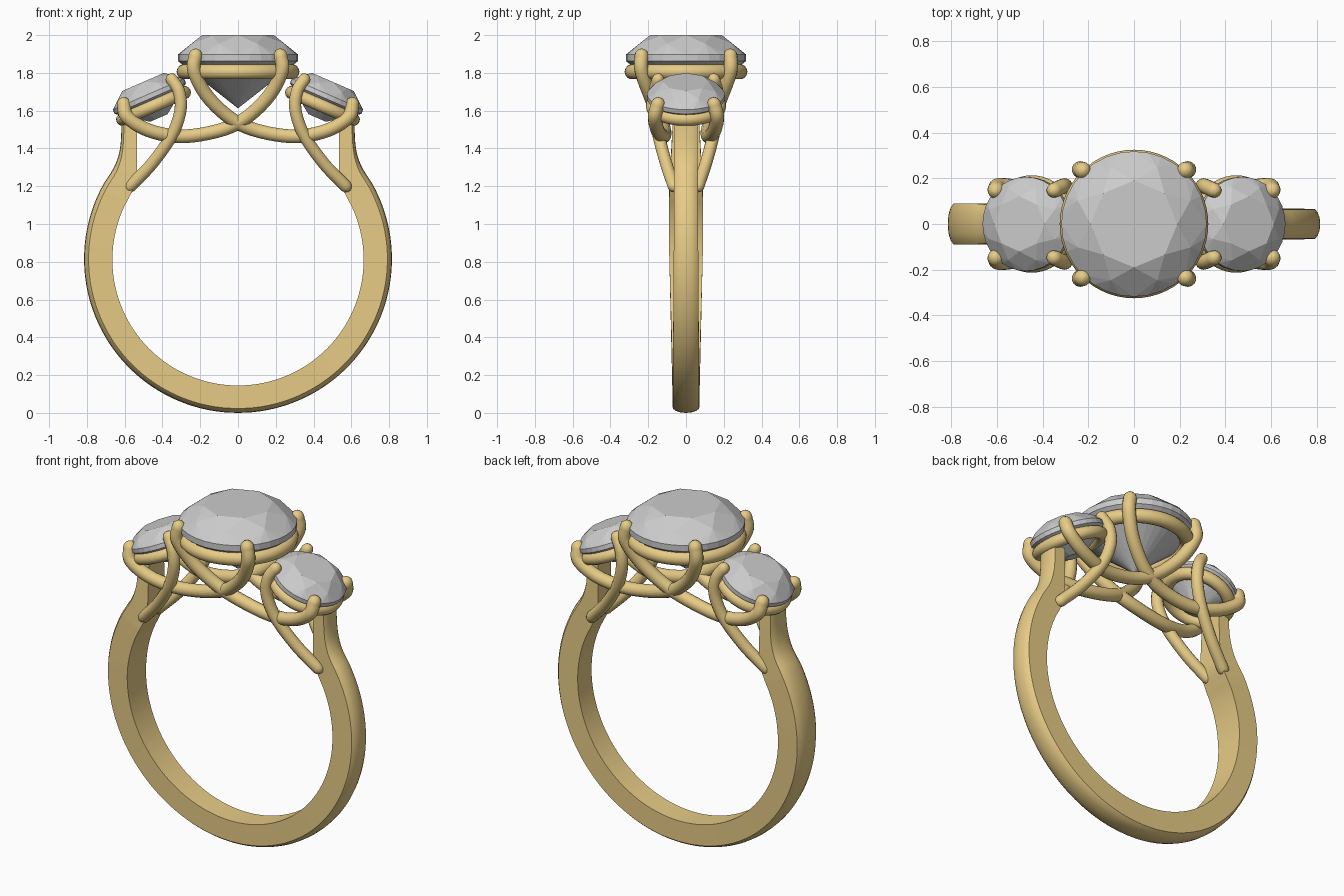
import bpy, bmesh
from math import sin, cos, pi, radians
from mathutils import Matrix, Vector

if "Cube" in bpy.data.objects:
    bpy.data.objects.remove(bpy.data.objects["Cube"])

gold = bpy.data.materials.new("gold")
gold.diffuse_color = (0.80, 0.60, 0.24, 1)
gold.use_nodes = True
gold.node_tree.nodes["Principled BSDF"].inputs["Base Color"].default_value = gold.diffuse_color


def finish(name, bm, mat=None, smooth=None):
    bmesh.ops.recalc_face_normals(bm, faces=bm.faces)
    me = bpy.data.meshes.new(name)
    bm.to_mesh(me)
    bm.free()
    ob = bpy.data.objects.new(name, me)
    bpy.context.collection.objects.link(ob)
    if mat:
        me.materials.append(mat)
    if smooth:
        bpy.ops.object.select_all(action='DESELECT')
        ob.select_set(True)
        bpy.context.view_layer.objects.active = ob
        bpy.ops.object.shade_smooth_by_angle(angle=radians(smooth))
    return ob


def spline(pts, steps=8):
    """Catmull-Rom points through pts."""
    p = [Vector(q) for q in pts]
    p = [2 * p[0] - p[1]] + p + [2 * p[-1] - p[-2]]
    out = []
    for i in range(1, len(p) - 2):
        a, b, c, d = p[i - 1:i + 3]
        for k in range(steps):
            t = k / steps
            out.append(0.5 * (2 * b + (c - a) * t + (2 * a - 5 * b + 4 * c - d) * t * t
                              + (3 * b - a - 3 * c + d) * t ** 3))
    return out + [p[-2]]


def wire(name, pts, r):
    """Round wire with domed ends."""
    path = spline(pts)
    bm = bmesh.new()
    n, rings = 14, []
    t0, t1 = (path[1] - path[0]).normalized(), (path[-1] - path[-2]).normalized()
    caps = [radians(a) for a in (85, 60, 30)]
    stations = [(path[0] - t0 * r * sin(a), t0, r * cos(a)) for a in caps]
    for i, p in enumerate(path):
        t = (path[min(i + 1, len(path) - 1)] - path[max(i - 1, 0)]).normalized()
        stations.append((p, t, r))
    stations += [(path[-1] + t1 * r * sin(a), t1, r * cos(a)) for a in reversed(caps)]
    for p, t, rad in stations:
        u = Vector((0, 1, 0))
        u = (u - t * u.dot(t)).normalized()
        v = t.cross(u)
        rings.append([bm.verts.new(p + rad * (u * cos(2 * pi * k / n) + v * sin(2 * pi * k / n)))
                      for k in range(n)])
    bridge(bm, rings)
    finish(name, bm, gold, 50)


def bridge(bm, rings):
    for a, b in zip(rings, rings[1:]):
        for k in range(len(a)):
            j = (k + 1) % len(a)
            bm.faces.new((a[k], a[j], b[j], b[k]))
    bm.faces.new(rings[0])
    bm.faces.new(rings[-1])


def gem(name, mat, r, table, crown, girdle, culet_r, depth):
    """Faceted round stone, girdle at local z = 0."""
    bm = bmesh.new()

    def ring(n, rad, z, off=0.0):
        for k in range(n):
            a = 2 * pi * (k + off) / n
            bm.verts.new((rad * cos(a), rad * sin(a), z))
    ring(8, table, crown)
    ring(8, (r + table) * 0.525, crown * 0.62, 0.5)
    ring(32, r, girdle / 2)
    ring(32, r, -girdle / 2)
    ring(8, culet_r, -depth, 0.5)
    res = bmesh.ops.convex_hull(bm, input=bm.verts)
    bmesh.ops.delete(bm, geom=[v for v in bm.verts if not v.link_faces], context='VERTS')
    bmesh.ops.dissolve_limit(bm, angle_limit=0.01, verts=bm.verts, edges=bm.edges)
    bm.transform(mat)
    finish(name, bm)


def seat(name, mat, major, minor):
    bm = bmesh.new()
    n, m = 56, 14
    v = [[bm.verts.new(((major + minor * cos(2 * pi * j / m)) * cos(2 * pi * i / n),
                        (major + minor * cos(2 * pi * j / m)) * sin(2 * pi * i / n),
                        minor * sin(2 * pi * j / m))) for j in range(m)] for i in range(n)]
    for i in range(n):
        for j in range(m):
            a, b = (i + 1) % n, (j + 1) % m
            bm.faces.new((v[i][j], v[a][j], v[a][b], v[i][b]))
    bm.transform(mat)
    finish(name, bm, gold, 60)


# shank: open band with flat inside and sides and a domed outside
inner, outer = [], []
for i in range(25):
    a = radians(-90 + i * 5)
    inner.append((0.665 * cos(a), 0.81 + 0.665 * sin(a)))
    outer.append((0.815 * cos(a), 0.815 + 0.815 * sin(a)))
inner = [(x, 0, z) for x, z in inner] + [(0.54, 0, 1.225), (0.535, 0, 1.32), (0.535, 0, 1.42), (0.535, 0, 1.54)]
outer = [(x, 0, z) for x, z in outer] + [(0.662, 0, 1.29), (0.633, 0, 1.36), (0.62, 0, 1.44), (0.617, 0, 1.54)]
half = list(zip(spline(inner, 3), spline(outer, 3)))


def width(side, z):
    if side > 0:
        return 0.07 - 0.006 * min(z, 1.5) / 1.0
    return 0.07 + 0.02 * min(z / 0.9, 1) - 0.02 * max(0, z - 1.2) / 0.34


bm = bmesh.new()
rings = []
stations = [(-1, i, o) for i, o in reversed(half)] + [(1, i, o) for i, o in half[1:]]
for s, i, o in stations:
    w = width(s, o.z)
    sec = [(-w, 0), (w, 0)] + [(w * y, h) for y, h in
           ((1, 0.84), (0.8, 0.92), (0.45, 0.98), (0, 1), (-0.45, 0.98), (-0.8, 0.92), (-1, 0.84))]
    row = []
    for y, h in sec:
        p = i.lerp(o, h)
        row.append(bm.verts.new((s * p.x, y, p.z)))
    rings.append(row)
bridge(bm, rings)
finish("shank", bm, gold, 28)

# centre stone and its seat
gem("centre_stone", Matrix.Translation((0, 0, 1.88)), 0.318, 0.19, 0.12, 0.035, 0.004, 0.265)
seat("centre_seat", Matrix.Translation((0, 0, 1.806)), 0.285, 0.04)

# tilted side stones, seats and prongs
for s, label in ((-1, "left"), (1, "right")):
    tilt = Matrix.Rotation(s * radians(23.5), 4, 'Y')
    gem(label + "_stone", Matrix.Translation((s * 0.469, 0, 1.676)) @ tilt,
        0.206, 0.12, 0.083, 0.025, 0.055, 0.125)
    seat(label + "_seat", Matrix.Translation((s * 0.447, 0, 1.625)) @ tilt, 0.178, 0.035)
    for d, face in ((-1, "front"), (1, "back")):
        # long wire: side stone's outer prong sweeping under to the far centre prong
        sweep = [(0.605, 0.148, 1.635), (0.585, 0.165, 1.565), (0.47, 0.15, 1.495), (0.30, 0.12, 1.464),
                 (0.10, 0.115, 1.495), (-0.04, 0.14, 1.56), (-0.165, 0.19, 1.68),
                 (-0.232, 0.235, 1.81), (-0.225, 0.235, 1.892)]
        wire(f"{label}_{face}_sweeping_prong", [(s * x, d * y, z) for x, y, z in sweep], 0.037)
        # inner prong running down onto the shank side
        inner_prong = [(0.35, 0.148, 1.765), (0.312, 0.165, 1.70), (0.305, 0.165, 1.60), (0.35, 0.145, 1.47),
                       (0.455, 0.105, 1.32), (0.57, 0.065, 1.20)]
        wire(f"{label}_{face}_inner_prong", [(s * x, d * y, z) for x, y, z in inner_prong], 0.033)
